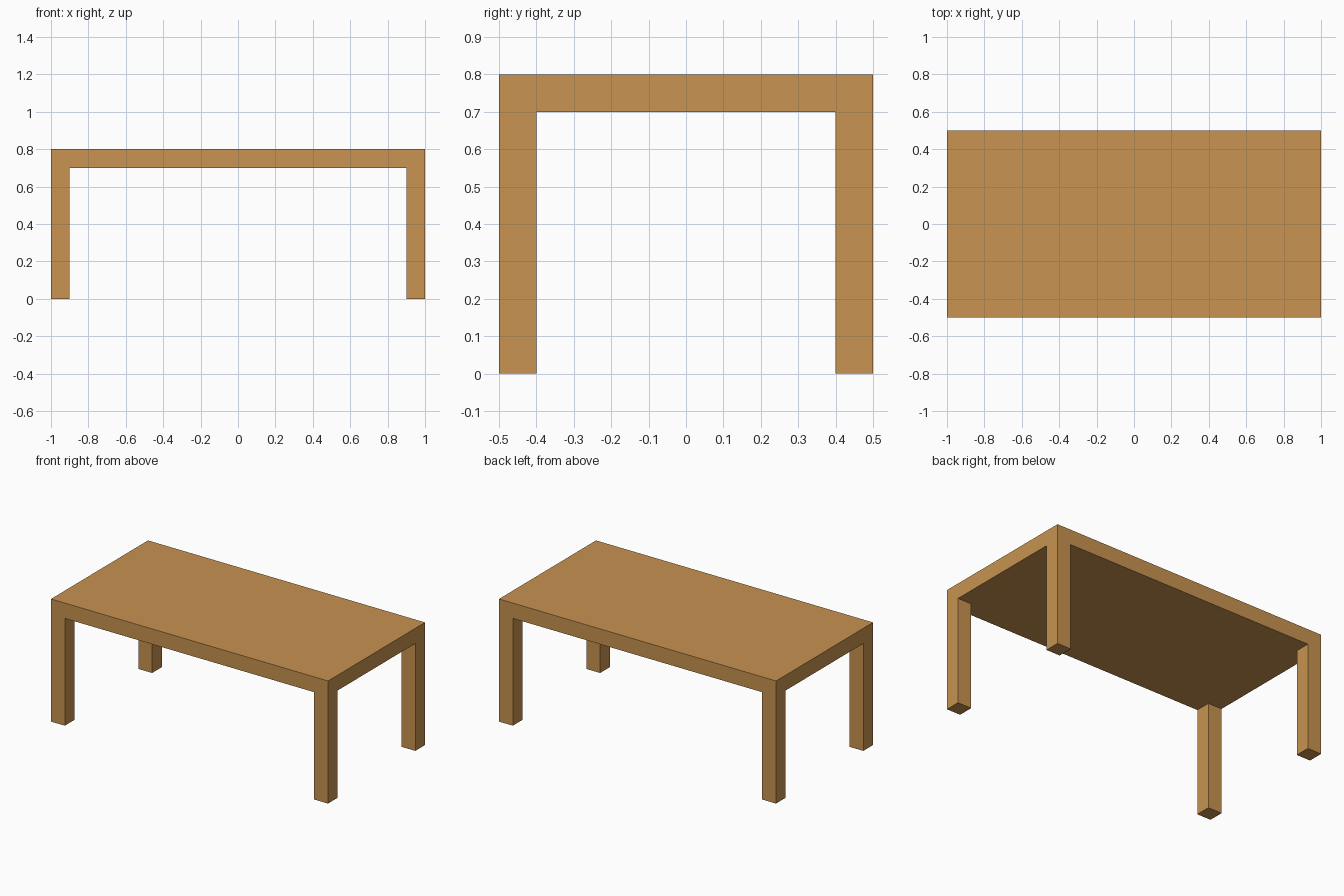
import bpy, bmesh
from mathutils import Matrix, Vector

if "Cube" in bpy.data.objects:
    bpy.data.objects.remove(bpy.data.objects["Cube"])

wood = bpy.data.materials.new("light_wood")
wood.diffuse_color = (0.578, 0.292, 0.082, 1.0)
wood.use_nodes = True
wood.node_tree.nodes["Principled BSDF"].inputs["Base Color"].default_value = wood.diffuse_color


def box(name, center, size, open_top=False):
    bm = bmesh.new()
    bmesh.ops.create_cube(bm, size=1.0, matrix=Matrix.LocRotScale(Vector(center), None, Vector(size)))
    if open_top:  # the end hidden against the tabletop
        bm.normal_update()
        hidden = [f for f in bm.faces if f.normal.z > 0.9]
        bmesh.ops.delete(bm, geom=hidden, context='FACES_ONLY')
    mesh = bpy.data.meshes.new(name)
    bm.to_mesh(mesh)
    bm.free()
    mesh.materials.append(wood)
    obj = bpy.data.objects.new(name, mesh)
    bpy.context.collection.objects.link(obj)
    return obj


LENGTH, DEPTH, HEIGHT, THICK = 2.0, 1.0, 0.8, 0.1

# Tabletop slab
box("tabletop", (0, 0, HEIGHT - THICK / 2), (LENGTH, DEPTH, THICK))

# Four square legs flush with the corners
leg_height = HEIGHT - THICK
for side, sx in (("left", -1), ("right", 1)):
    for end, sy in (("front", -1), ("back", 1)):
        box(f"{end}_{side}_leg",
            (sx * (LENGTH - THICK) / 2, sy * (DEPTH - THICK) / 2, leg_height / 2),
            (THICK, THICK, leg_height), open_top=True)
